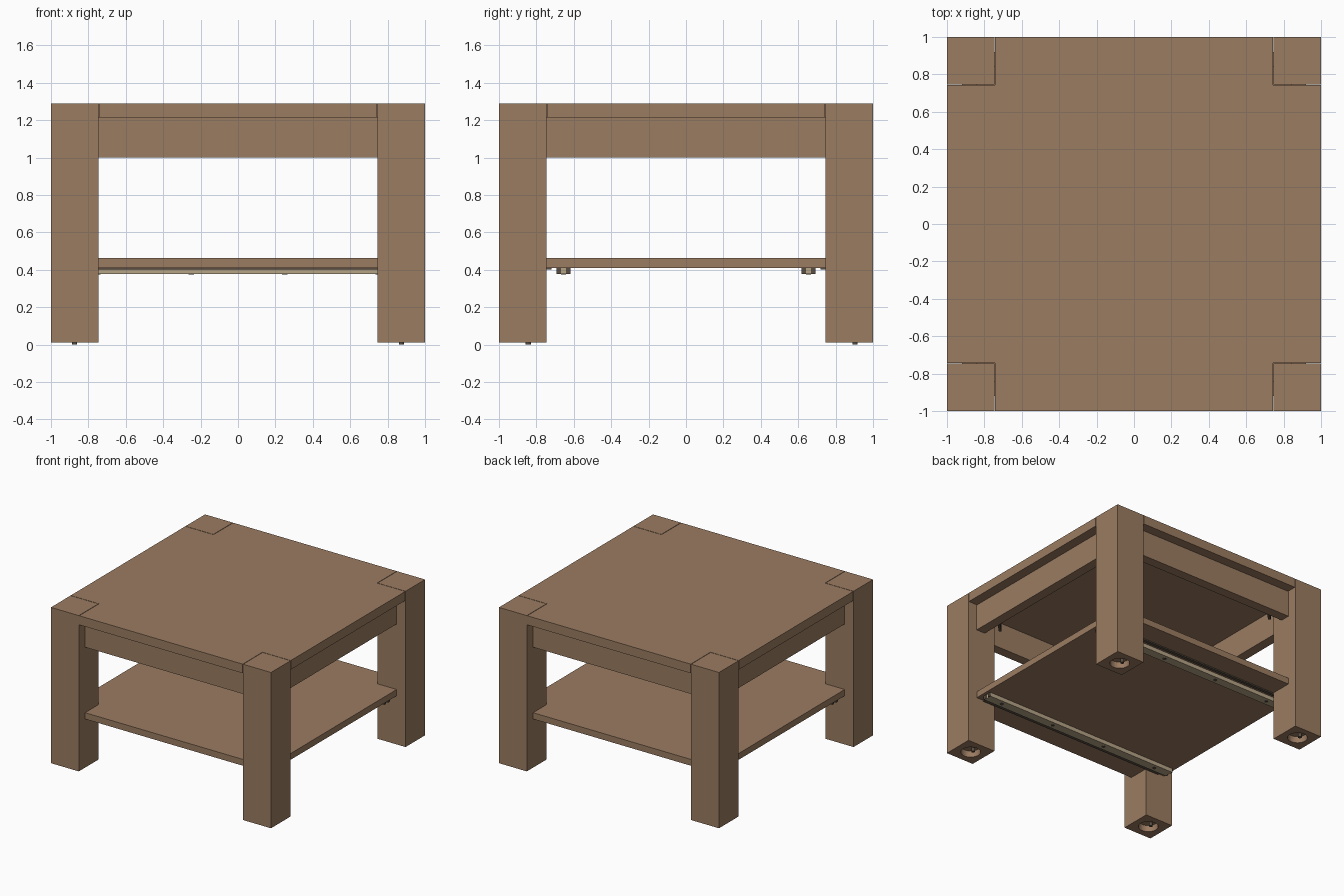
import bpy, bmesh, math
from mathutils import Matrix, Vector

if "Cube" in bpy.data.objects:
    bpy.data.objects.remove(bpy.data.objects["Cube"])


def mat(name, rgb):
    m = bpy.data.materials.new(name)
    m.diffuse_color = (*rgb, 1)
    m.use_nodes = True
    m.node_tree.nodes["Principled BSDF"].inputs["Base Color"].default_value = m.diffuse_color
    return m


WOOD = mat("brown wood", (0.33, 0.2, 0.12))
BEIGE = mat("beige metal", (0.47, 0.37, 0.24))
DARK = mat("dark metal", (0.10, 0.075, 0.055))


def finish(name, bm, material):
    bmesh.ops.recalc_face_normals(bm, faces=bm.faces)
    me = bpy.data.meshes.new(name)
    bm.to_mesh(me)
    bm.free()
    me.materials.append(material)
    ob = bpy.data.objects.new(name, me)
    bpy.context.collection.objects.link(ob)
    return ob


def box(name, x0, x1, y0, y1, z0, z1, material, turn=0):
    bm = bmesh.new()
    centre = Vector(((x0 + x1) / 2, (y0 + y1) / 2, (z0 + z1) / 2))
    bmesh.ops.create_cube(bm, size=1, matrix=Matrix.Translation(centre)
                          @ Matrix.Rotation(turn, 4, 'Z')
                          @ Matrix.Diagonal((x1 - x0, y1 - y0, z1 - z0, 1)))
    return finish(name, bm, material)


def cylinder(name, x, y, z0, z1, r, material):
    bm = bmesh.new()
    bmesh.ops.create_cone(bm, cap_ends=True, segments=12, radius1=r, radius2=r,
                          depth=z1 - z0, matrix=Matrix.Translation((x, y, (z0 + z1) / 2)))
    return finish(name, bm, material)


def notched_board(name, half, notch, z0, z1):
    """Square board with its four corners cut out around the legs."""
    bm = bmesh.new()
    pts = []
    for k in range(4):
        r = Matrix.Rotation(k * math.pi / 2, 3, 'Z')
        for p in ((half, -notch), (half, notch), (notch, notch)):
            pts.append(r @ Vector((p[0], p[1], z0)))
    f = bm.faces.new([bm.verts.new(p) for p in pts])
    up = bmesh.ops.extrude_face_region(bm, geom=[f])
    bmesh.ops.translate(bm, vec=(0, 0, z1 - z0),
                        verts=[v for v in up["geom"] if isinstance(v, bmesh.types.BMVert)])
    return finish(name, bm, WOOD)


def leg(name, cx, cy, half=0.1265, n=32):
    """Square post with a round recess in its foot, lofted from rings."""
    bm = bmesh.new()
    rings = []
    for kind, r, z in (("square", half, 1.29), ("square", half, 0.01),
                       ("round", 0.075, 0.01), ("round", 0.07, 0.06)):
        ring = []
        for i in range(n):
            a = 2 * math.pi * i / n
            c, s = math.cos(a), math.sin(a)
            k = r / max(abs(c), abs(s)) if kind == "square" else r
            ring.append(bm.verts.new((cx + c * k, cy + s * k, z)))
        rings.append(ring)
    for a, b in zip(rings, rings[1:]):
        for i in range(n):
            j = (i + 1) % n
            bm.faces.new((a[i], a[j], b[j], b[i]))
    bm.faces.new(rings[0])
    bm.faces.new(rings[-1])
    return finish(name, bm, WOOD)


# Legs, foot screws and inner corner brackets
for sx, sn in ((-1, "left"), (1, "right")):
    for sy, yn in ((-1, "front"), (1, "back")):
        tag = f"{yn}_{sn}"
        cx, cy = sx * 0.8735, sy * 0.8735
        leg(f"{tag}_leg", cx, cy)
        cylinder(f"{tag}_foot_screw", cx, cy + 0.03, 0.0, 0.062, 0.014, DARK)
        bx, by = sx * 0.72, sy * 0.72
        box(f"{tag}_bracket", bx - 0.07, bx + 0.07, by - 0.01, by + 0.01,
            1.09, 1.215, DARK, -sx * sy * math.pi / 4)

# Table top and lower shelf
notched_board("table_top", 1.0, 0.743, 1.215, 1.29)
notched_board("shelf", 0.92, 0.746, 0.41, 0.462)

# Aprons under the top
for s, yn, xn in ((-1, "front", "left"), (1, "back", "right")):
    a, b = sorted((s * 0.92, s * 0.84))
    box(f"{yn}_apron", -0.748, 0.748, a, b, 1.0, 1.216, WOOD)
    box(f"{xn}_apron", a, b, -0.748, 0.748, 1.0, 1.216, WOOD)

# Shelf support rails with end caps, flange strip and screws
for s, yn in ((-1, "front"), (1, "back")):
    y = s * 0.655
    box(f"{yn}_rail", -0.89, 0.89, y - 0.037, y + 0.037, 0.377, 0.411, BEIGE)
    for e, en in ((-1, "left"), (1, "right")):
        for d, dn in ((-1, "a"), (1, "b")):
            a, b = sorted((y + d * 0.037, y + d * 0.013))
            box(f"{yn}_{en}_rail_cap_{dn}", e * 0.893 - 0.004, e * 0.893 + 0.004,
                a, b, 0.377, 0.411, DARK)
    box(f"{yn}_flange", -0.86, 0.86, s * 0.732 - 0.013, s * 0.732 + 0.013,
        0.4, 0.411, DARK)
    for i in range(4):
        cylinder(f"{yn}_rail_screw_{i + 1}", -0.75 + 0.5 * i, y, 0.374, 0.38, 0.014, DARK)
